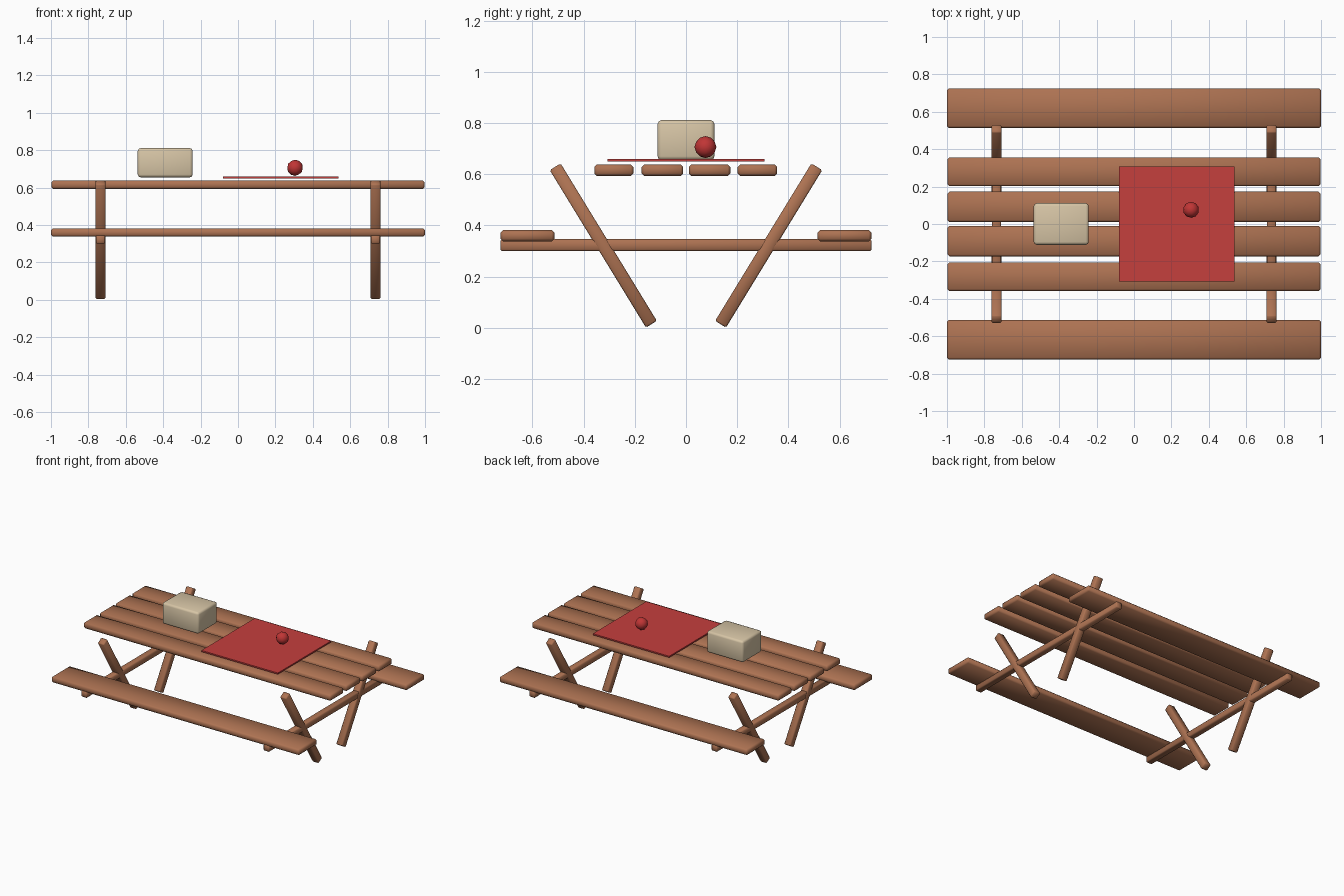
import bpy, math
from mathutils import Vector

if "Cube" in bpy.data.objects:
    bpy.data.objects.remove(bpy.data.objects["Cube"])


def material(name, rgb):
    m = bpy.data.materials.new(name)
    m.diffuse_color = (*rgb, 1)
    m.use_nodes = True
    m.node_tree.nodes["Principled BSDF"].inputs["Base Color"].default_value = m.diffuse_color
    return m


WOOD = material("brown wood", (0.42, 0.17, 0.085))
CLOTH = material("red cloth", (0.56, 0.05, 0.048))
APPLE = material("apple red", (0.53, 0.036, 0.036))
WICKER = material("tan wicker", (0.68, 0.56, 0.38))


def box(name, lo, hi, mat, bevel=0.01, segments=1, rot_x=0.0):
    """Bevelled, softly shaded box between two corners, turned about its centre."""
    lo, hi = Vector(lo), Vector(hi)
    bpy.ops.mesh.primitive_cube_add(size=1, location=(lo + hi) / 2)
    ob = bpy.context.object
    ob.name = name
    ob.scale = hi - lo
    bpy.ops.object.transform_apply(location=False, rotation=False, scale=True)
    ob.rotation_euler.x = rot_x
    ob.data.materials.append(mat)
    if bevel:
        mod = ob.modifiers.new("soft edges", 'BEVEL')
        mod.width = bevel
        mod.segments = segments
        bpy.ops.object.shade_smooth()
    return ob


# table top planks
for i, (y0, y1) in enumerate([(-0.358, -0.205), (-0.173, -0.011),
                              (0.011, 0.173), (0.202, 0.356)]):
    box(f"top_plank_{i + 1}", (-0.997, y0, 0.593), (0.997, y1, 0.638), WOOD)

# benches
for name, s in (("front", -1), ("back", 1)):
    c = s * 0.619
    box(f"{name}_bench", (-1, c - 0.105, 0.338), (1, c + 0.105, 0.382), WOOD)

# trestles: a cross beam and two slanted legs at each end
for end, x in (("left", -0.735), ("right", 0.735)):
    box(f"{end}_cross_beam", (x - 0.024, -0.725, 0.30),
        (x + 0.024, 0.725, 0.346), WOOD, 0.006)
    for side, s in (("front", -1), ("back", 1)):
        top, bottom = Vector((x, s * 0.511, 0.629)), Vector((x, s * 0.135, 0.014))
        d, c = top - bottom, (top + bottom) / 2
        h = Vector((0.026, 0.025, d.length / 2))
        box(f"{end}_{side}_leg", c - h, c + h, WOOD, 0.006,
            rot_x=-math.atan2(d.y, d.z))

# table cloth, basket and apple
box("table_cloth", (-0.08, -0.307, 0.649), (0.536, 0.307, 0.659), CLOTH, 0)
box("basket", (-0.536, -0.111, 0.655), (-0.242, 0.111, 0.811), WICKER, 0.015, 2)
bpy.ops.mesh.primitive_ico_sphere_add(subdivisions=2, radius=0.043,
                                      location=(0.305, 0.076, 0.706))
apple = bpy.context.object
apple.name = "apple"
apple.data.materials.append(APPLE)
bpy.ops.object.shade_smooth()
